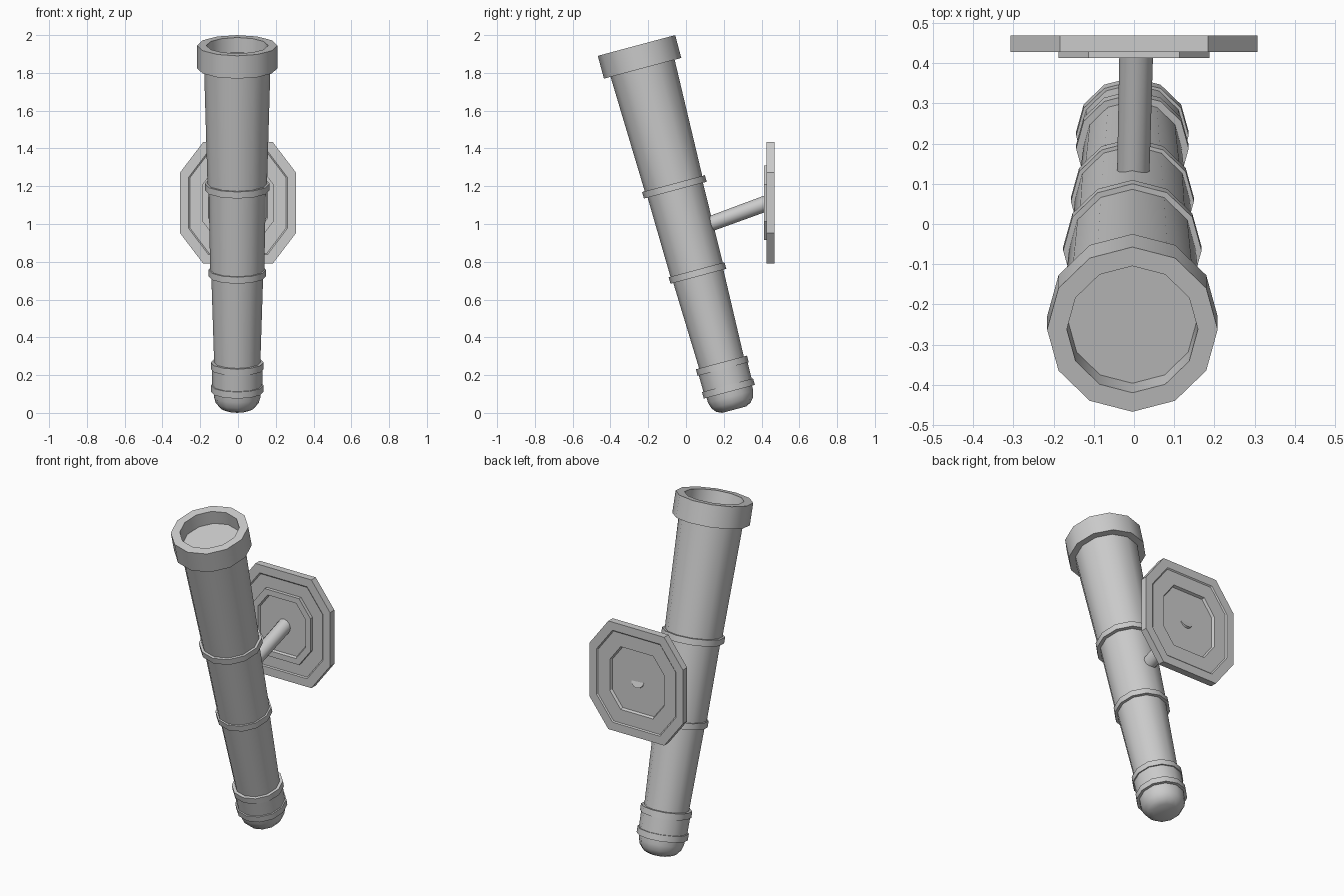
import bpy, bmesh, math
from mathutils import Vector, Matrix

if "Cube" in bpy.data.objects:
    bpy.data.objects.remove(bpy.data.objects["Cube"])

TILT = Matrix.Translation((-0.004, -0.262, 1.945)) @ Matrix.Rotation(math.radians(15), 4, 'X')


def loft(name, rings, matrix=Matrix.Identity(4), smooth=True):
    """Skin a stack of rings and cap both ends."""
    bm = bmesh.new()
    loops = [[bm.verts.new(matrix @ Vector(p)) for p in ring] for ring in rings]
    n = len(loops[0])
    for a, b in zip(loops, loops[1:]):
        for i in range(n):
            j = (i + 1) % n
            bm.faces.new((a[i], a[j], b[j], b[i]))
    bm.faces.new(loops[0])
    bm.faces.new(loops[-1])
    bmesh.ops.recalc_face_normals(bm, faces=bm.faces[:])
    me = bpy.data.meshes.new(name)
    bm.to_mesh(me)
    bm.free()
    ob = bpy.data.objects.new(name, me)
    bpy.context.collection.objects.link(ob)
    if smooth:
        bpy.ops.object.select_all(action='DESELECT')
        ob.select_set(True)
        bpy.context.view_layer.objects.active = ob
        bpy.ops.object.shade_smooth_by_angle(angle=math.radians(35))
    return ob


def circle(r, z, n=12):
    return [(r * math.cos(math.tau * k / n), r * math.sin(math.tau * k / n), z) for k in range(n)]


def turned(name, profile):
    """Part on the tilted axis; profile = (radius, distance below the top)."""
    return loft(name, [circle(r, -s) for r, s in profile], TILT)


# Tilted tube, in tapering sections with a domed foot
turned("upper_tube", [(0.176, 0.11), (0.157, 0.78)])
turned("middle_tube", [(0.152, 0.77), (0.143, 1.25)])
turned("lower_tube", [(0.138, 1.24), (0.122, 1.75)])
turned("foot", [(0.134, 1.75), (0.132, 1.88), (0.125, 1.88), (0.124, 1.925),
                (0.114, 1.958), (0.094, 1.983), (0.065, 1.996)])

# Open cup at the top
turned("top_cup", [(0.176, 0.125), (0.212, 0.125), (0.212, 0.0), (0.163, 0.0), (0.16, 0.08)])

# Bands around the tube
for i, (r, s) in enumerate([(0.172, 0.757), (0.153, 1.229), (0.14, 1.737), (0.14, 1.862)]):
    turned(f"band_{i + 1}", [(r, s), (r, s + 0.036)])


# Stretched octagonal wall plate with stepped faces
def octagon(k, y):
    pts = [(.307, .16), (.184, .322), (-.184, .322), (-.307, .16),
           (-.307, -.16), (-.184, -.322), (.184, -.322), (.307, -.16)]
    return [(x * k, y, 1.112 + z * k) for x, z in pts]


front = [(0.49, 0.425), (0.51, 0.412), (0.613, 0.412), (0.613, 0.432), (0.83, 0.432), (0.85, 0.427)]
back = [(1.0, 0.427), (1.0, 0.468), (0.85, 0.468), (0.83, 0.462), (0.58, 0.462), (0.56, 0.447), (0.49, 0.447)]
loft("wall_plate", [octagon(k, y) for k, y in front + back], smooth=False)

# Strut from the tube to the plate, its end just showing behind
a, b = Vector((-0.003, 0.08, 0.983)), Vector((0.006, 0.445, 1.117))
aim = Matrix.Translation(a) @ (b - a).to_track_quat('Z', 'Y').to_matrix().to_4x4()
loft("strut", [circle(0.04, 0), circle(0.042, (b - a).length)], aim)
